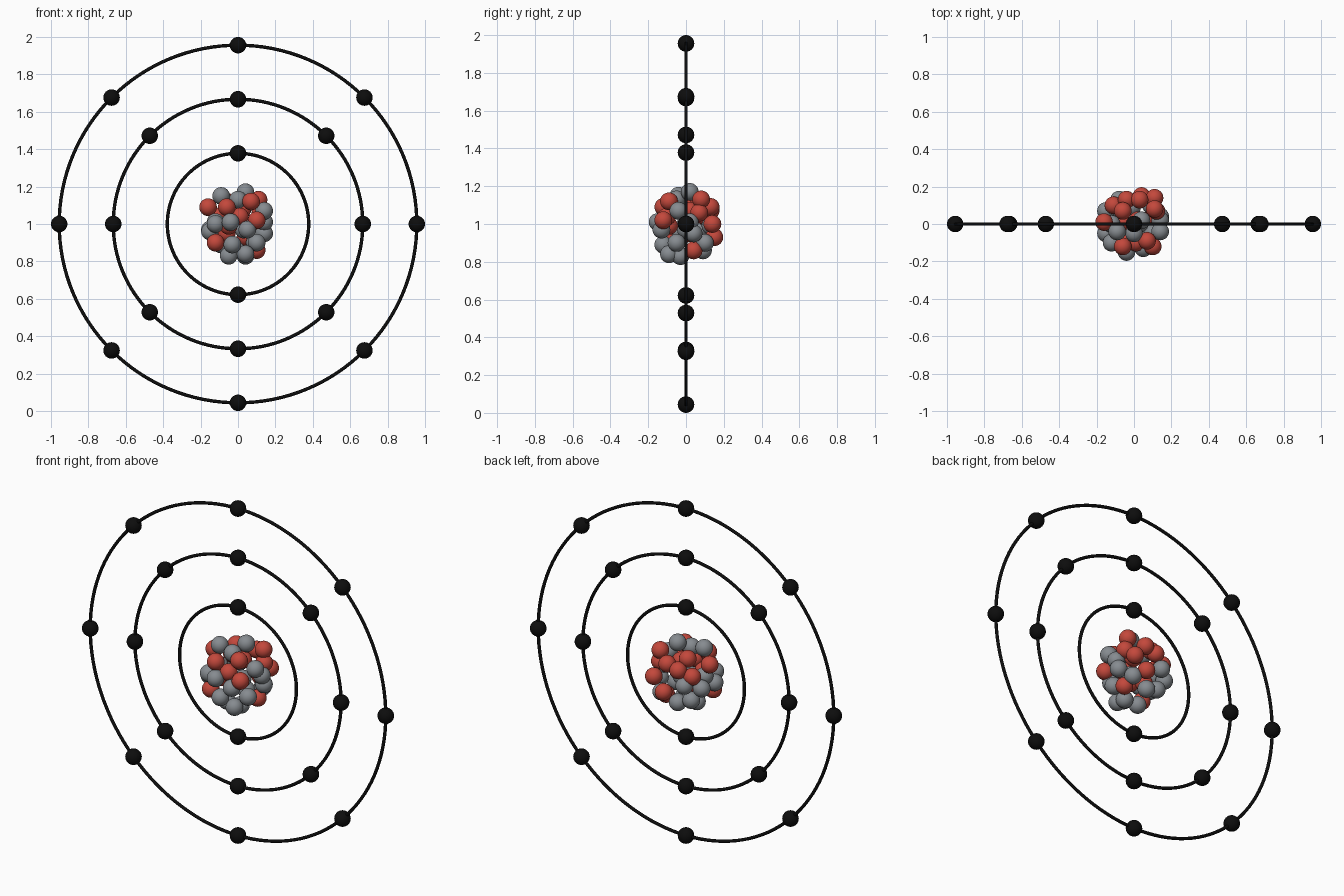
import bpy
import math

default_cube = bpy.data.objects.get("Cube")
if default_cube:
    bpy.data.objects.remove(default_cube, do_unlink=True)

CENTRE_HEIGHT = 1.0
ELECTRON_RADIUS = 0.044
NUCLEON_RADIUS = 0.047
WIRE_RADIUS = 0.009


def make_material(name, colour):
    material = bpy.data.materials.new(name)
    material.use_nodes = True
    rgba = (*colour, 1.0)
    material.diffuse_color = rgba
    material.node_tree.nodes["Principled BSDF"].inputs["Base Color"].default_value = rgba
    return material


black = make_material("black", (0.004, 0.004, 0.004))
red = make_material("red", (0.55, 0.065, 0.045))
grey = make_material("grey", (0.24, 0.26, 0.28))


def make_ball_master(name, radius, material):
    """Create one smooth ball whose mesh is shared by its copies."""
    bpy.ops.mesh.primitive_uv_sphere_add(segments=28, ring_count=16, radius=radius)
    ball = bpy.context.object
    ball.name = name
    ball.data.name = name
    ball.data.materials.append(material)
    bpy.ops.object.shade_smooth()
    return ball


def place_balls(name, radius, material, positions):
    """Place one linked ball at each position around the centre."""
    master = make_ball_master(name, radius, material)
    for index, (x, y, z) in enumerate(positions):
        ball = master if index == 0 else master.copy()
        if index:
            bpy.context.collection.objects.link(ball)
        ball.name = f"{name}_{index + 1}"
        ball.location = (x, y, CENTRE_HEIGHT + z)


def make_orbit(name, radius):
    """Thin round wire ring standing upright and facing the front."""
    bpy.ops.mesh.primitive_torus_add(
        major_radius=radius, minor_radius=WIRE_RADIUS,
        major_segments=128, minor_segments=12,
        location=(0, 0, CENTRE_HEIGHT), rotation=(math.pi / 2, 0, 0))
    ring = bpy.context.object
    ring.name = name
    ring.data.materials.append(black)
    bpy.ops.object.shade_smooth()


# Orbits with evenly spaced electrons
for label, radius, count in (("inner", 0.378, 2), ("middle", 0.667, 8), ("outer", 0.956, 8)):
    make_orbit(f"{label}_orbit", radius)
    angles = [math.tau * step / count + math.pi / 2 for step in range(count)]
    spots = [(radius * math.cos(a), 0, radius * math.sin(a)) for a in angles]
    place_balls(f"{label}_electron", ELECTRON_RADIUS, black, spots)

# Nucleus: packed balls, positions in hundredths from the centre
protons = [
    (-16, 1, 9), (-6, -12, 9), (11, 8, 13), (7, -9, 12), (11, 14, 0), (4, 15, -7),
    (3, 13, 9), (-6, 7, 12), (-4, 13, 7), (-11, 10, 4), (-12, -8, -10), (10, -12, 2),
    (1, -10, 4), (-5, -9, -1), (10, 4, -14), (12, 7, 6), (2, 2, 7), (-6, 1, -5),
]
neutrons = [
    (-9, -4, 15), (4, 2, 17), (0, -5, 13), (14, -4, 7), (-12, -10, 0), (-4, -15, 1),
    (5, -13, -3), (14, 4, -5), (10, -5, -10), (4, -9, -16), (-3, -12, -11), (-5, -3, -17),
    (-15, -5, -4), (-15, 7, -3), (-8, 13, -1), (14, 2, 1), (9, 10, -10), (-9, 8, -11),
    (4, -3, -17), (-1, 9, -14), (-12, 0, 1), (3, 0, -3),
]
for name, material, offsets in (("proton", red, protons), ("neutron", grey, neutrons)):
    spots = [tuple(value / 100 for value in offset) for offset in offsets]
    place_balls(name, NUCLEON_RADIUS, material, spots)
